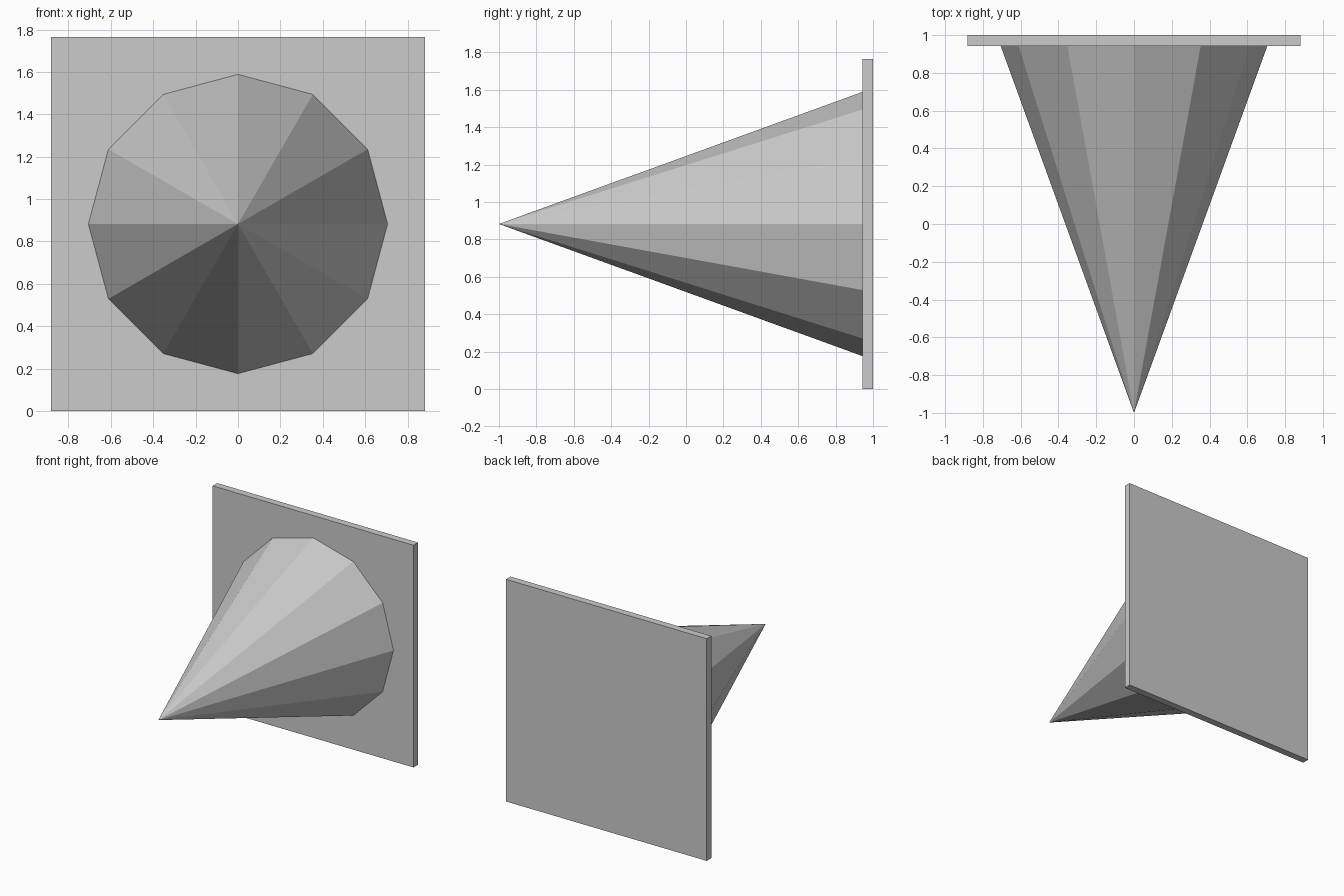
import bpy
from math import radians

# Remove the default cube
cube = bpy.data.objects.get("Cube")
if cube:
    bpy.data.objects.remove(cube, do_unlink=True)

# Dimensions
HALF = 0.8825        # half width of the square plate
PLATE_FRONT = 0.943  # y of the plate's front face
RADIUS = 0.706
SIDES = 12

# Single plain grey
grey = bpy.data.materials.new("light_grey")
grey.use_nodes = True
colour = (0.6, 0.6, 0.6, 1)
grey.diffuse_color = colour
grey.node_tree.nodes["Principled BSDF"].inputs["Base Color"].default_value = colour


def finish(name):
    """Name the active object, apply its transform and colour it."""
    obj = bpy.context.object
    obj.name = obj.data.name = name
    bpy.ops.object.transform_apply(location=False, rotation=True, scale=True)
    obj.data.materials.append(grey)


# Square back plate
bpy.ops.mesh.primitive_cube_add(size=1, location=(0, (PLATE_FRONT + 1) / 2, HALF))
bpy.context.object.scale = (2 * HALF, 1 - PLATE_FRONT, 2 * HALF)
finish("back_plate")

# Faceted spike pointing forward from the plate
bpy.ops.mesh.primitive_cone_add(
    vertices=SIDES, radius1=RADIUS, radius2=0, depth=1 + PLATE_FRONT,
    location=(0, (PLATE_FRONT - 1) / 2, HALF), rotation=(radians(90), 0, 0))
finish("spike")
